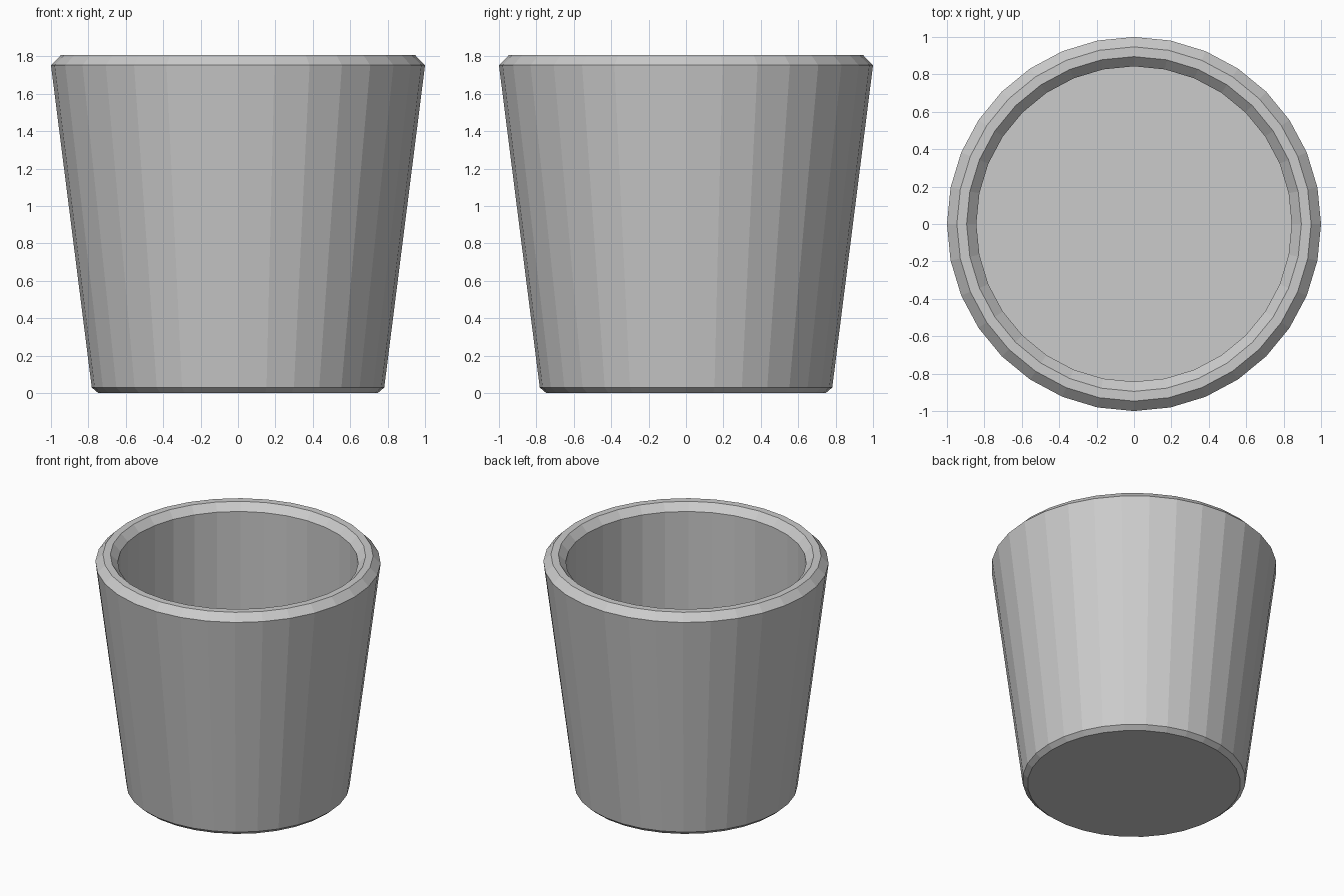
import bpy, bmesh
from math import sin, cos, pi

if "Cube" in bpy.data.objects:
    bpy.data.objects.remove(bpy.data.objects["Cube"])

SIDES = 32

# Radius/height profile from the underside, up the wall, over the rim, down to the inner floor
profile = [(0.747, 0.0), (0.782, 0.03), (1.0, 1.753), (0.947, 1.807),
           (0.895, 1.807), (0.843, 1.753), (0.843, 0.70)]

bm = bmesh.new()
rings = [[bm.verts.new((r * cos(2 * pi * i / SIDES), r * sin(2 * pi * i / SIDES), z))
          for i in range(SIDES)] for r, z in profile]

# Walls, bevels and rim
for low, high in zip(rings, rings[1:]):
    for i in range(SIDES):
        j = (i + 1) % SIDES
        bm.faces.new((low[i], low[j], high[j], high[i]))

# Underside and inner floor
bm.faces.new(rings[0][::-1])
bm.faces.new(rings[-1])

mesh = bpy.data.meshes.new("tapered_pot")
bm.to_mesh(mesh)
bm.free()
bpy.context.collection.objects.link(bpy.data.objects.new("tapered_pot", mesh))
